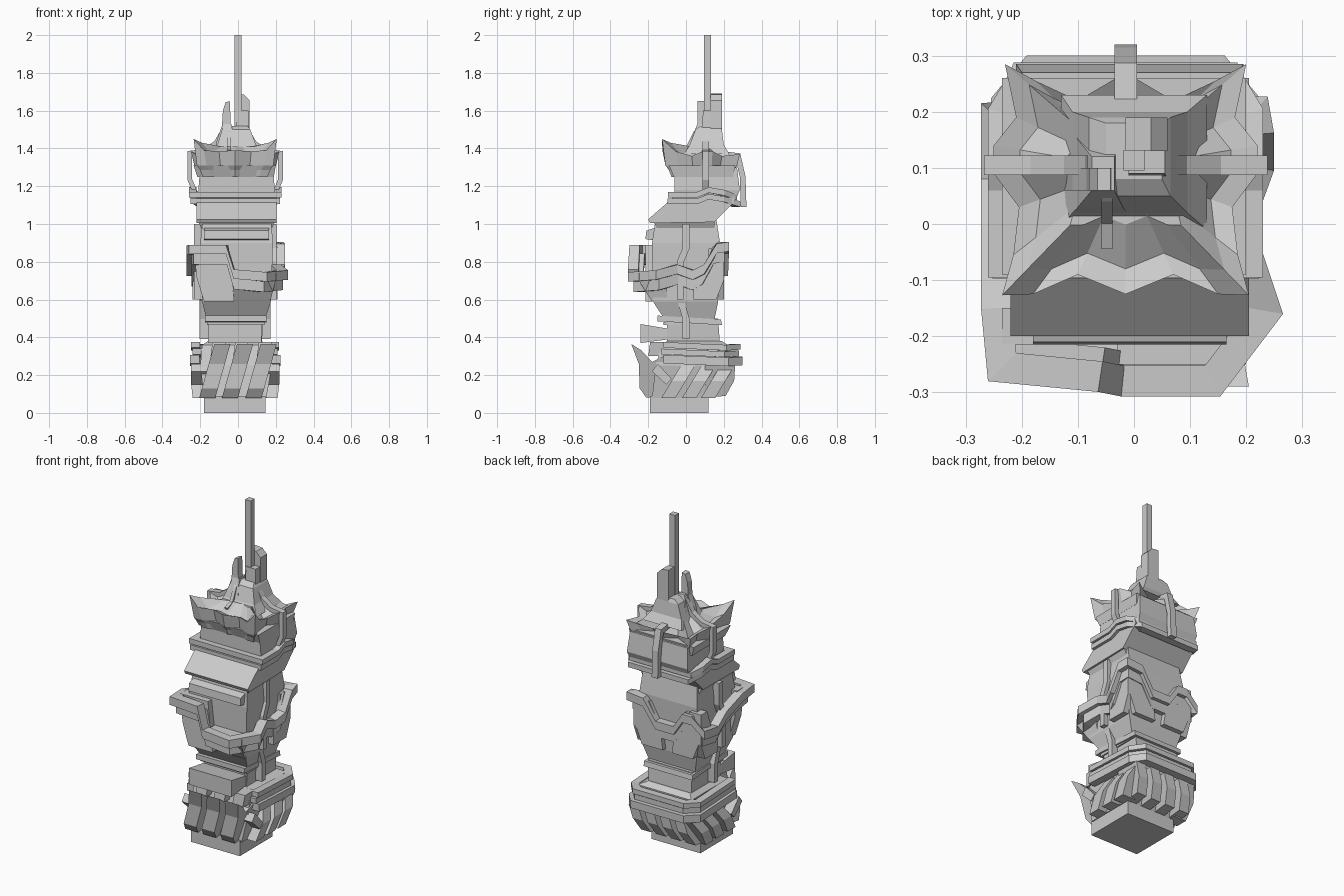
import bpy, bmesh
from mathutils import Vector as V

CX = -0.015  # vertical symmetry line of the tower


def make(name, verts, faces):
    bm = bmesh.new()
    vs = [bm.verts.new(v) for v in verts]
    for f in faces:
        bm.faces.new([vs[i] for i in f])
    bmesh.ops.recalc_face_normals(bm, faces=bm.faces)
    me = bpy.data.meshes.new(name)
    bm.to_mesh(me)
    bm.free()
    ob = bpy.data.objects.new(name, me)
    bpy.context.collection.objects.link(ob)
    return ob


def rings(name, loops, closed=False, caps=True):
    """Skin a list of equally long closed point loops."""
    n, m = len(loops[0]), len(loops)
    faces = []
    for k in range(m if closed else m - 1):
        a, b = k * n, (k + 1) % m * n
        faces += [(a + i, a + (i + 1) % n, b + (i + 1) % n, b + i) for i in range(n)]
    if caps and not closed:
        faces += [range(n), range((m - 1) * n, m * n)]
    return make(name, [p for l in loops for p in l], faces)


def stack(name, *levels):
    """Box sections: z, x0, x1, y0, y1, [rise of back edge]."""
    loops = []
    for z, x0, x1, y0, y1, *r in levels:
        zb = z + (r[0] if r else 0)
        loops.append([(x0, y0, z), (x1, y0, z), (x1, y1, zb), (x0, y1, zb)])
    return rings(name, loops)


def sweep(name, pts, t, h, up, closed=False):
    """Rectangular bar along a path; h is measured along 'up', t across it."""
    pts, up = [V(p) for p in pts], V(up)
    n = len(pts)
    nor = []
    for i in range(n if closed else n - 1):
        nor.append((pts[(i + 1) % n] - pts[i]).cross(up).normalized())
    loops = []
    for i, p in enumerate(pts):
        a = nor[i - 1] if (i or closed) else nor[0]
        b = nor[i] if i < len(nor) else nor[-1]
        m = (a + b) / max(0.55, 1 + a.dot(b)) * t / 2
        u = up * h / 2
        loops.append([p - m - u, p + m - u, p + m + u, p - m + u])
    return rings(name, loops, closed)


def prism(name, prof, lo, hi, axis='x', shear=0.0):
    """Extrude a (horizontal, z) profile along x or y, leaning with height."""
    def pt(c, p):
        c += shear * (p[1] - 0.08)
        return (c, p[0], p[1]) if axis == 'x' else (p[0], c, p[1])
    return rings(name, [[pt(c, p) for p in prof] for c in (lo, hi)])


X, Y, Z = (1, 0, 0), (0, 1, 0), (0, 0, 1)

# plinth and stacked core
stack("plinth", (0, -.18, .145, -.19, .12), (.09, -.18, .145, -.19, .12))
stack("lower_core", (.08, -.18, .15, -.18, .12), (.25, -.2, .18, -.16, .22),
      (.36, -.19, .17, -.13, .22), (.38, -.16, .125, -.1, .19))
stack("neck", (.36, -.16, .125, -.1, .18), (.5, -.16, .135, -.1, .17))
stack("body", (.49, -.165, .14, -.11, .15), (.59, -.19, .175, -.175, .17),
      (.9, -.2, .185, -.18, .18), (1.03, -.185, .175, -.16, .16))
stack("head", (1.1, -.2, .185, -.06, .25), (1.18, -.21, .195, -.06, .285), (1.3, -.2, .185, -.06, .27))

# leaning buttresses round the foot
front = [(-.12, .09), (-.21, .08), (-.245, .13), (-.25, .26), (-.29, .365),
         (-.235, .33), (-.18, .27), (-.12, .3)]
for i, x in enumerate((-.205, -.085, .04)):
    prism(f"front_buttress_{i}", front, x, x + .085, 'x', .28)
    stack(f"front_knuckle_{i}", (.3, x + .06, x + .13, -.2, -.1), (.375, x + .07, x + .14, -.19, -.1))
for s, side in ((1, "right"), (-1, "left")):
    p = [(CX + s * a, z) for a, z in ((.14, .08), (.225, .08), (.235, .17), (.2, .25), (.14, .25))]
    for i, y in enumerate((-.13, -.02, .08)):
        prism(f"{side}_buttress_{i}", p, y, y + .075, 'y', .6)
    prism(f"{side}_tilted_block", [(-.18, .22), (-.105, .15), (-.075, .18), (-.15, .26)],
          CX + s * .15, CX + s * .235)
back = [(.1, .08), (.21, .09), (.255, .17), (.26, .25), (.1, .25)]
for i in range(4):
    x = -.215 + i * .1
    prism(f"back_buttress_{i}", back, x, x + .065, 'x', .3)

# foot bands wrap the sides and back
for i, (z, w, yb, y0, t, h) in enumerate(((.275, .215, .275, -.12, .05, .045),
                                          (.315, .2, .255, -.13, .05, .03),
                                          (.35, .21, .265, -.12, .045, .03))):
    sweep(f"foot_band_{i}", [(CX - w, y0, z + .01), (CX - w, .1, z), (CX - w, yb - .06, z - .005),
          (CX - w + .05, yb, z), (CX + w - .05, yb, z), (CX + w, yb - .06, z - .005),
          (CX + w, .1, z), (CX + w, y0, z + .01)], t, h, Z)

# front balcony box and neck collar
prism("front_balcony", [(-.24, .37), (-.24, .47), (-.09, .445), (-.09, .39)], -.16, .125)
stack("neck_collar", (.485, -.175, .15, -.15, .19, -.02), (.515, -.175, .15, -.15, .185, -.02))
stack("neck_collar_lower", (.465, -.165, .14, -.12, .17), (.482, -.165, .14, -.12, .17))

# belt that climbs and dips round the body
belt = [(-.235, -.255, .865), (-.06, -.272, .865), (-.02, -.28, .735), (.14, -.28, .72),
        (.235, -.155, .73), (.2, -.05, .76), (.2, .04, .73), (.222, .1, .76), (.222, .16, .87),
        (.215, .2, .88), (.13, .2, .87), (.05, .195, .75), (-.07, .195, .75), (-.13, .195, .84),
        (-.19, .195, .84), (-.245, .19, .77), (-.245, .08, .75), (-.245, 0, .81), (-.245, -.15, .86)]
sweep("belt", belt, .055, .05, Z, True)
inner = [(CX + (x - CX) * .9, y * .9, z - .05) for x, y, z in belt]
sweep("belt_underlay", inner, .05, .06, Z, True)
# body panels behind the belt
prism("front_left_panel", [(-.235, .89), (-.05, .89), (-.02, .59), (-.18, .59), (-.22, .72)], -.215, -.15, 'y')
stack("front_right_panel", (.59, -.02, .17, -.18, -.1), (.7, -.03, .2, -.25, -.1), (.74, -.03, .2, -.25, -.1))
for s, side in ((1, "right"), (-1, "left")):
    prism(f"{side}_panel", [(.04, .6), (.16, .6), (.2, .7), (.2, .88), (.14, .88), (.1, .77), (.04, .72)],
          CX + s * .15, CX + s * .225)
    prism(f"back_{side}_panel", [(CX + s * a, z) for a, z in
          ((.03, .6), (.17, .6), (.21, .7), (.21, .87), (.12, .87), (.05, .74))], .12, .2, 'y')
prism("front_ledge", [(-.15, .91), (-.215, .92), (-.21, .965), (-.15, .985)], -.18, .165)

# sheared cornice with layered bands
prism("cornice", [(-.19, 1.005), (-.2, 1.025), (-.085, 1.125), (-.06, 1.15), (.25, 1.15),
                  (.26, 1.12), (.15, 1.01)], -.22, .205)
stack("cornice_soffit", (.97, -.19, .175, -.15, .15), (1.01, -.21, .195, -.17, .15))
for i, (z, w, yb, t, h) in enumerate(((1.12, .215, .265, .045, .03), (1.155, .225, .25, .04, .03))):
    sweep(f"cornice_band_{i}", [(CX - w, -.075, z), (CX + w, -.075, z), (CX + w, .06, z),
          (CX + w, .12, z + .025), (CX + w, .2, z + .01), (CX + w - .03, yb, z - .015),
          (CX - w + .03, yb, z - .015), (CX - w, .2, z + .01), (CX - w, .12, z + .025),
          (CX - w, .06, z)], t, h, Z, True)

# crown with upturned corners
half = [(0, -.125, 1.39), (.085, -.09, 1.385), (.165, -.125, 1.39), (.22, -.127, 1.45),
        (.2, -.055, 1.385), (.19, .03, 1.36), (.235, .09, 1.385), (.235, .14, 1.385), (.195, .19, 1.36),
        (.215, .285, 1.37), (.16, .255, 1.35), (.085, .22, 1.33), (0, .27, 1.35)]
out = half + [(-a, y, z) for a, y, z in half[-2:0:-1]]


def crown_ring(k, z=None, drop=0.0):
    return [(CX + a * k, .1 + (y - .1) * k, zz - drop if z is None else z) for a, y, zz in out]


rings("crown", [crown_ring(.78, 1.25), crown_ring(.84, 1.285), crown_ring(.92, 1.31),
                crown_ring(1), crown_ring(.8, None, .02), crown_ring(.45, 1.41)])
stack("crown_collar", (1.25, -.215, .19, -.065, .25), (1.31, -.235, .2, -.09, .26))

# rocky summit, column and mast
stack("summit", (1.37, -.13, .13, -.01, .23), (1.42, -.11, .095, .02, .2), (1.5, -.08, .065, .05, .19),
      (1.52, -.05, .05, .08, .18))
stack("summit_lump", (1.36, -.12, 0, 0, .19), (1.45, -.1, -.02, .03, .15), (1.53, -.075, -.035, .06, .12))
prism("column", [(-.015, 1.4), (.06, 1.4), (.06, 1.655), (.03, 1.685), (-.015, 1.69)], .13, .19, 'y')
stack("column_step", (1.4, -.01, .06, .08, .14), (1.6, -.01, .055, .09, .14))
stack("mast", (1.45, -.019, .019, .095, .132), (2, -.019, .019, .095, .132))

# ribs climbing the head to the summit
side = [(.2, 1.14), (.24, 1.235), (.24, 1.375), (.165, 1.385), (.1, 1.43), (.06, 1.5)]
for s, n in ((1, "right"), (-1, "left")):
    sweep(f"{n}_head_rib", [(CX + s * a, .105, z) for a, z in side], .025, .035, Y)
    mid = [(.0, 1.0), (0, .87), (-.03, .8), (-.03, .6), (.0, .5), (0, .39)]
    for i, (k, w) in enumerate(((mid[:4], .195), (mid[3:], .165))):
        sweep(f"{n}_body_rib_{i}", [(CX + s * w, y, z) for y, z in k], .035, .045, X)
fin = [(.305, 1.09), (.3, 1.25), (.275, 1.36), (.2, 1.37), (.15, 1.46), (.09, 1.5)]
sweep("back_rib", [(CX, y, z) for y, z in fin], .03, .04, X)
sweep("front_rib", [(-.048, y, z) for y, z in ((-.04, 1.38), (.01, 1.4), (.05, 1.48), (.09, 1.52))], .025, .02, X)
prism("curved_fin", [(-.125, 1.38), (-.11, 1.45), (-.085, 1.52), (-.08, 1.6), (-.065, 1.645),
                     (-.042, 1.65), (-.04, 1.53), (-.03, 1.4)], .06, .1, 'y')
